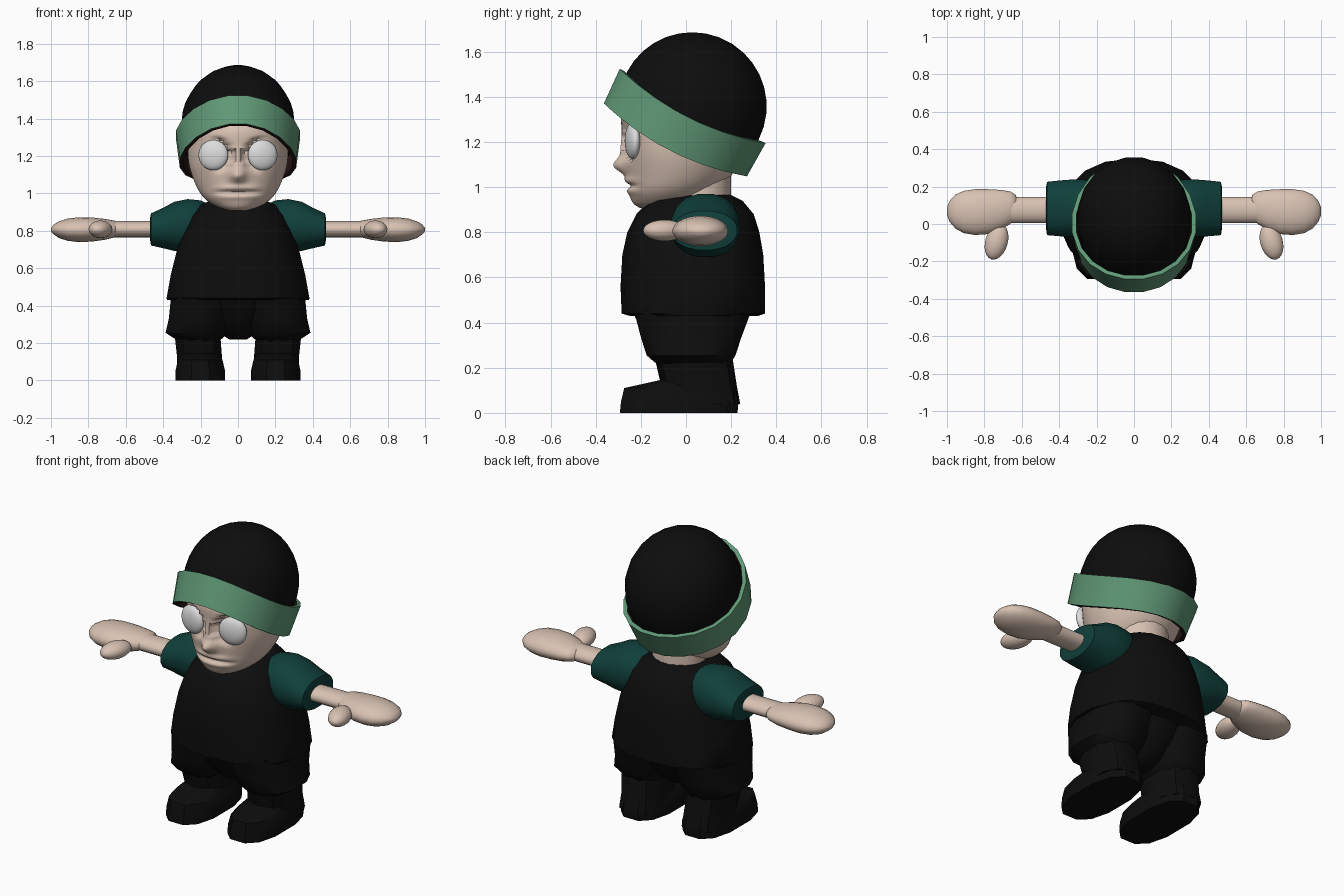
import bpy, bmesh, math
from mathutils import Matrix, Vector

if "Cube" in bpy.data.objects:
    bpy.data.objects.remove(bpy.data.objects["Cube"])


def material(name, rgb):
    m = bpy.data.materials.new(name)
    m.diffuse_color = (*rgb, 1)
    m.use_nodes = True
    m.node_tree.nodes["Principled BSDF"].inputs["Base Color"].default_value = m.diffuse_color
    return m


BLACK = material("black_cloth", (0.004, 0.004, 0.004))
SKIN = material("skin", (0.69, 0.54, 0.45))
GREEN = material("band_green", (0.115, 0.31, 0.18))
TEAL = material("sleeve_teal", (0.005, 0.05, 0.043))
WHITE = material("eye_white", (0.72, 0.72, 0.72))
BROWN = material("band_lining", (0.022, 0.008, 0.008))


def finish(bm, name, mats, angle=40):
    bmesh.ops.recalc_face_normals(bm, faces=bm.faces)
    me = bpy.data.meshes.new(name)
    bm.to_mesh(me)
    bm.free()
    ob = bpy.data.objects.new(name, me)
    bpy.context.collection.objects.link(ob)
    for m in mats:
        me.materials.append(m)
    bpy.ops.object.select_all(action='DESELECT')
    ob.select_set(True)
    bpy.context.view_layer.objects.active = ob
    bpy.ops.object.shade_smooth_by_angle(angle=math.radians(angle))
    return ob


def spow(v, p):
    return math.copysign(abs(v) ** p, v)


def loft(name, rings, mat, axis='z', n=16, power=2.0, side=1, angle=40, shape=None):
    """Rings are (position, u min, u max, v min, v max) along z or x."""
    bm = bmesh.new()
    loops = []
    for t, u0, u1, v0, v1 in rings:
        loop = []
        for i in range(n):
            a = 2 * math.pi * (i + 0.5) / n
            u = (u0 + u1) / 2 + (u1 - u0) / 2 * spow(math.cos(a), 2 / power)
            v = (v0 + v1) / 2 + (v1 - v0) / 2 * spow(math.sin(a), 2 / power)
            p = Vector((u, v, t)) if axis == 'z' else Vector((t, u, v))
            if shape:
                p = shape(p)
            p.x *= side
            loop.append(bm.verts.new(p))
        loops.append(loop)
    for a, b in zip(loops, loops[1:]):
        for i in range(n):
            j = (i + 1) % n
            bm.faces.new((a[i], a[j], b[j], b[i]))
    bm.faces.new(loops[0])
    bm.faces.new(loops[-1])
    return finish(bm, name, [mat], angle)


def ellipsoid(name, loc, radii, mat, turn=0):
    bm = bmesh.new()
    m = Matrix.Translation(loc) @ Matrix.Rotation(turn, 4, 'Z') @ Matrix.Diagonal((*radii, 1))
    bmesh.ops.create_uvsphere(bm, u_segments=24, v_segments=14, radius=1, matrix=m)
    return finish(bm, name, [mat], 60)


def dense(rings, steps):
    """Smoothly interpolate between rings (Catmull-Rom)."""
    out = []
    for k in range(len(rings) - 1):
        q = [Vector(rings[min(max(k + d, 0), len(rings) - 1)]) for d in (-1, 0, 1, 2)]
        for s in range(steps):
            t = s / steps
            out.append(tuple(0.5 * (2 * q[1] + (q[2] - q[0]) * t
                       + (2 * q[0] - 5 * q[1] + 4 * q[2] - q[3]) * t * t
                       + (3 * q[1] - q[0] - 3 * q[2] + q[3]) * t ** 3)))
    return out + [rings[-1]]


# Shirt body
loft("shirt", [(0.43, -.385, .385, -.25, .32), (0.44, -.387, .387, -.285, .35),
               (0.56, -.365, .365, -.29, .35), (0.70, -.33, .33, -.282, .342),
               (0.80, -.295, .295, -.26, .325), (0.88, -.255, .255, -.22, .30),
               (0.94, -.20, .20, -.165, .25), (0.97, -.13, .13, -.09, .19)],
     BLACK, n=18, power=2.3)

# Hips of the trousers
loft("hips", [(0.22, -.05, .05, -.05, .10), (0.26, -.11, .11, -.12, .17),
              (0.34, -.18, .18, -.19, .23), (0.46, -.25, .25, -.24, .29)], BLACK, n=14)


# Face relief: nose, mouth groove, lips and flattened sockets
def face(p):
    if p.y < -0.08:
        sx, z = abs(p.x), p.z
        if math.hypot(sx - 0.13, z - 1.2) < 0.10:
            p.y = max(p.y, -0.238)
        p.y -= 0.058 * math.exp(-(p.x / 0.035) ** 2 - ((z - 1.095) / 0.035) ** 2)
        p.y -= 0.015 * math.exp(-(p.x / 0.03) ** 2 - ((z - 1.16) / 0.05) ** 2)
        wide = math.exp(-(p.x / 0.11) ** 4)
        p.y -= 0.010 * wide * math.exp(-((z - 1.03) / 0.014) ** 2)
        p.y += 0.016 * wide * math.exp(-((z - 1.005) / 0.010) ** 2)
        p.y -= 0.006 * wide * math.exp(-((z - 0.98) / 0.014) ** 2)
    return p


head = [(0.908, -.05, .05, -.205, -.13), (0.93, -.12, .12, -.235, .04),
        (0.98, -.185, .185, -.255, .13), (1.05, -.228, .228, -.262, .20),
        (1.15, -.262, .262, -.275, .25), (1.25, -.268, .268, -.285, .275),
        (1.35, -.26, .26, -.28, .28), (1.45, -.20, .20, -.19, .23)]
loft("head", dense(head, 9), SKIN, n=72, shape=face, angle=60)
loft("neck", [(0.86, -.15, .15, -.08, .2), (1.06, -.15, .15, -.08, .2)], SKIN, n=20)

# Beanie, tilted backwards
TILT = Matrix.Translation((0, 0.03, 1.36)) @ Matrix.Rotation(math.radians(-27), 4, 'X')
dome = [(-.12, -.295, .295, -.325, .325), (-.05, -.302, .302, -.33, .33)]
for k in range(9):
    a = math.radians(10.5 * k)
    c = math.cos(a)
    dome.append((0.325 * math.sin(a), -.305 * c, .305 * c, -.332 * c, .332 * c))
loft("beanie_dome", dome, BLACK, n=20).matrix_world = TILT

# Folded band around the beanie, lining on its inner faces
bm = bmesh.new()
N = 20
loops = []
for z, rx, ry in ((-.168, .315, .36), (0, .335, .367), (0, .312, .344), (-.168, .292, .337)):
    loop = []
    for i in range(N):
        a = 2 * math.pi * (i + 0.5) / N
        dip = 0.055 * math.cos(a) ** 2
        loop.append(bm.verts.new((rx * math.cos(a), ry * math.sin(a), z - dip)))
    loops.append(loop)
for k in range(4):
    a, b = loops[k], loops[(k + 1) % 4]
    for i in range(N):
        j = (i + 1) % N
        bm.faces.new((a[i], a[j], b[j], b[i])).material_index = int(k >= 2)
finish(bm, "beanie_band", [GREEN, BROWN]).matrix_world = TILT

for s, tag in ((1, "left"), (-1, "right")):
    # Eyes
    ellipsoid("eye_" + tag, (0.132 * s, -.236, 1.205), (.081, .032, .081), WHITE,
              math.radians(12 * s))

    # Sleeve, arm, hand and thumb
    loft("sleeve_" + tag, [(.13, .00, .19, .74, .93), (.20, -.05, .23, .69, .965),
                           (.27, -.068, .24, .685, .972), (.34, -.07, .24, .69, .958),
                           (.40, -.068, .235, .705, .925), (.465, -.062, .228, .72, .895),
                           (.47, -.03, .20, .75, .87)],
         TEAL, 'x', 16, 2.2, s)
    loft("arm_" + tag, [(.42, .005, .145, .765, .853), (.70, .005, .145, .765, .853)],
         SKIN, 'x', 18, 2, s)
    loft("hand_" + tag, [(.622, .06, .12, .79, .83), (.632, .025, .155, .775, .845),
                         (.66, .0, .174, .765, .855), (.71, -.03, .183, .752, .864),
                         (.78, -.055, .187, .742, .872), (.85, -.06, .187, .739, .873),
                         (.91, -.05, .178, .746, .866), (.955, -.025, .158, .76, .852),
                         (.985, .01, .125, .78, .834), (1.0, .045, .09, .797, .815)],
         SKIN, 'x', 24, 2, s, 60)
    ellipsoid("thumb_" + tag, (.735 * s, -.095, .808), (.06, .098, .047), SKIN,
              math.radians(16 * s))

    # Trouser leg, shin and shoe
    loft("trouser_leg_" + tag, [(.21, .10, .32, -.12, .19), (.225, .08, .345, -.145, .205),
                                (.255, .05, .392, -.18, .225), (.33, .02, .375, -.205, .25),
                                (.46, .0, .362, -.24, .30)], BLACK, n=12, power=2.4, side=s)
    loft("shin_" + tag, [(.04, .075, .335, -.08, .24), (.12, .08, .33, -.11, .225),
                         (.25, .09, .345, -.14, .205)], BLACK, n=10, power=2.4, side=s)
    loft("shoe_" + tag, [(0, .065, .338, -.30, .235), (.05, .065, .338, -.295, .24),
                         (.11, .08, .325, -.28, .22), (.145, .10, .30, -.12, .19)],
         BLACK, n=12, power=2.6, side=s, angle=30)
